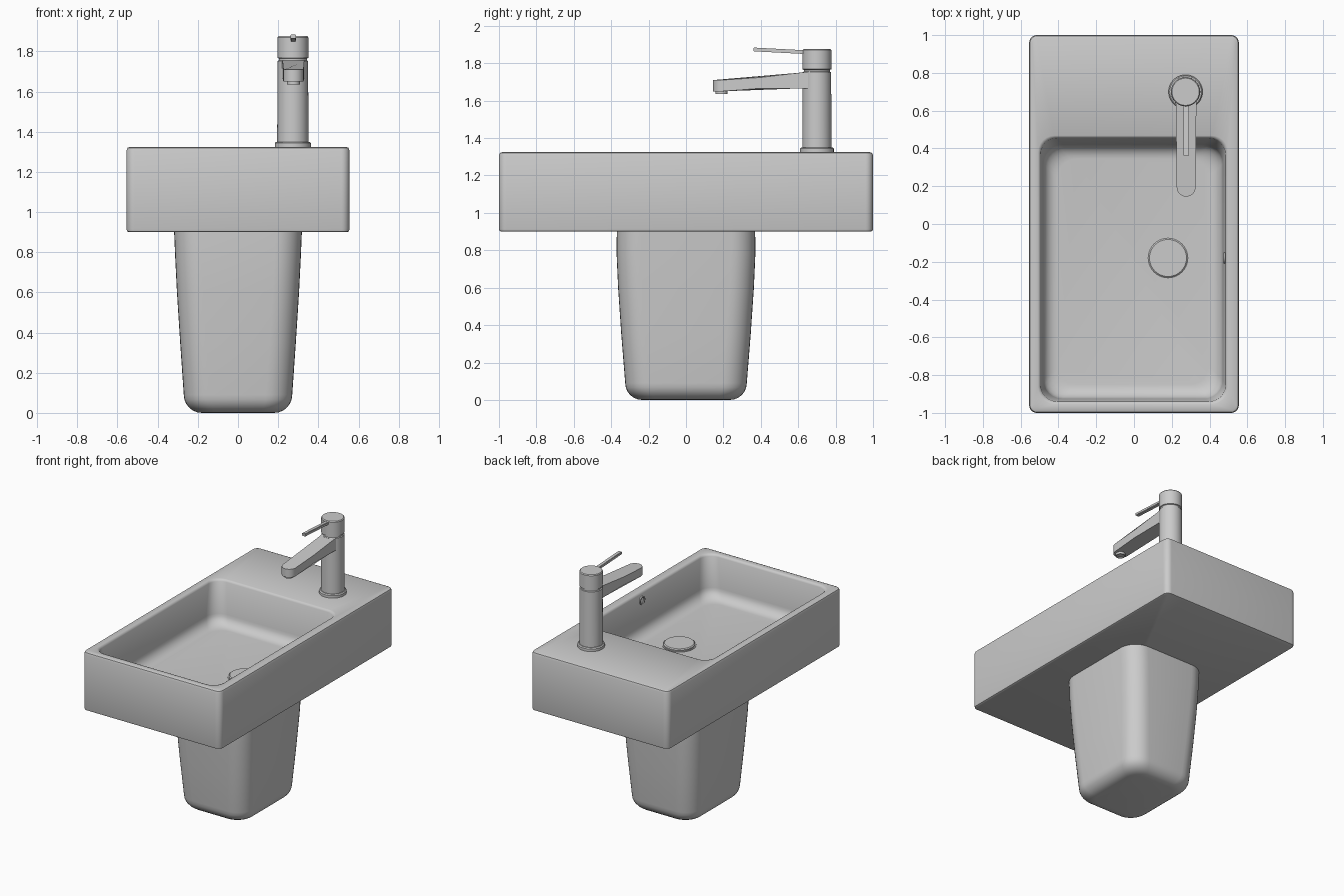
import bpy, bmesh, math
from mathutils import Vector, Matrix

cube = bpy.data.objects.get("Cube")
if cube:
    bpy.data.objects.remove(cube, do_unlink=True)

# One glazed grey for everything
grey = bpy.data.materials.new("light grey")
grey.use_nodes = True
colour = (0.6, 0.6, 0.6, 1)
grey.diffuse_color = colour
grey.node_tree.nodes["Principled BSDF"].inputs["Base Color"].default_value = colour


def finish(name, bm, angle=35):
    bmesh.ops.recalc_face_normals(bm, faces=bm.faces)
    mesh = bpy.data.meshes.new(name)
    bm.to_mesh(mesh)
    bm.free()
    mesh.materials.append(grey)
    obj = bpy.data.objects.new(name, mesh)
    bpy.context.collection.objects.link(obj)
    bpy.ops.object.select_all(action="DESELECT")
    obj.select_set(True)
    bpy.context.view_layer.objects.active = obj
    bpy.ops.object.shade_smooth_by_angle(angle=math.radians(angle))
    return obj


def rounded_ring(x0, x1, y0, y1, r, z, steps=6):
    """Points of a rounded rectangle at height z."""
    corners = [(x1 - r, y1 - r), (x0 + r, y1 - r), (x0 + r, y0 + r), (x1 - r, y0 + r)]
    pts = []
    for i, (cx, cy) in enumerate(corners):
        for k in range(steps + 1):
            a = math.pi / 2 * (i + k / steps)
            pts.append(Vector((cx + r * math.cos(a), cy + r * math.sin(a), z)))
    return pts


def loft(name, rings, cap_start=True, cap_end=True, angle=35):
    bm = bmesh.new()
    loops = [[bm.verts.new(p) for p in ring] for ring in rings]
    n = len(loops[0])
    for a, b in zip(loops, loops[1:]):
        for i in range(n):
            j = (i + 1) % n
            bm.faces.new((a[i], a[j], b[j], b[i]))
    if cap_start:
        bm.faces.new(loops[0][::-1])
    if cap_end:
        bm.faces.new(loops[-1])
    return finish(name, bm, angle)


def turned(name, profile, centre, segments=40):
    """Lathe of (radius, height) pairs about a vertical axis."""
    rings = []
    for r, z in profile:
        rings.append([Vector((centre[0] + r * math.cos(t), centre[1] + r * math.sin(t), z))
                      for t in (2 * math.pi * k / segments for k in range(segments))])
    return loft(name, rings)


# Basin: outer shell, rim, then inner bowl down to the floor
def outer(inset, z):
    return rounded_ring(-0.555 + inset, 0.555 - inset, -1 + inset, 1 - inset, 0.04 - inset, z)


def bowl(inset, z, back=0.0, r=0.085):
    return rounded_ring(-0.5 + inset, 0.49 - inset, -0.945 + inset, 0.46 - inset - back, r, z)


top, floor = 1.325, 1.02
basin_rings = [outer(0.012, 0.9), outer(0.003, 0.904), outer(0, 0.915), outer(0, top - 0.018),
               outer(0.005, top - 0.005), outer(0.018, top),
               bowl(-0.008, top), bowl(0, top - 0.004), bowl(0.006, top - 0.015)]
fillet = 0.075
for k in range(7):
    a = math.pi / 2 * k / 6
    basin_rings.append(bowl(0.02 + fillet * (1 - math.cos(a)),
                            floor + fillet * (1 - math.sin(a)), 0.02, 0.1))
loft("basin", basin_rings)

# Pedestal: tapering shroud with a rounded foot
def shroud(x, y, r, z):
    return rounded_ring(-x, x, -y, y, r, z, 8)


foot_radius = 0.09
pedestal_rings = []
for k in range(7):
    a = math.pi / 2 * k / 6
    d = foot_radius * (1 - math.sin(a))
    pedestal_rings.append(shroud(0.27 - d, 0.325 - d, 0.13 - d / 2, foot_radius * (1 - math.cos(a))))
pedestal_rings += [shroud(0.288, 0.346, 0.13, 0.35), shroud(0.304, 0.363, 0.13, 0.6),
                   shroud(0.313, 0.371, 0.13, 0.78), shroud(0.318, 0.37, 0.13, 0.9)]
loft("pedestal", pedestal_rings, cap_end=False)

# Waste plug on the bowl floor
turned("drain_cover", [(0.112, floor - 0.005), (0.112, floor + 0.004), (0.105, floor + 0.004),
                       (0.105, floor + 0.012), (0.098, floor + 0.018)], (0.18, -0.18))

# Overflow ring on the side wall of the bowl
bm = bmesh.new()
n, rows = 24, []
for radius, depth in ((0.03, 0.01), (0.03, -0.008), (0.021, -0.008), (0.019, 0.004)):
    rows.append([bm.verts.new((0.482 + depth, -0.18 + radius * math.cos(2 * math.pi * k / n),
                               1.265 + radius * math.sin(2 * math.pi * k / n))) for k in range(n)])
for a, b in zip(rows, rows[1:]):
    for i in range(n):
        bm.faces.new((a[i], a[(i + 1) % n], b[(i + 1) % n], b[i]))
bm.faces.new(rows[-1])
finish("overflow_ring", bm)

# Tap: flange, body, neck and cap
tap = (0.273, 0.7)
turned("tap_body", [(0.09, top - 0.005), (0.09, 1.343), (0.084, 1.35), (0.078, 1.35),
                    (0.076, 1.752), (0.07, 1.755), (0.07, 1.765), (0.077, 1.768),
                    (0.077, 1.87), (0.072, 1.876)], tap)

# Spout: rounded tip in plan, top rising towards the body
def spout_outline(level):
    tip, half = 0.195, 0.05
    plan = [(half + 0.008, 0.68), (half + 0.004, 0.62), (half + 0.002, 0.4)]
    arc = [(half * math.cos(a), tip - half * math.sin(a))
           for a in (math.pi * k / 12 for k in range(13))]
    plan = plan + arc + [(-x, y) for x, y in reversed(plan)]
    return [Vector((tap[0] + 0.003 + x, y, level(y))) for x, y in plan]


def spout_top(y):
    return 1.71 + max(0, y - 0.2) * 0.02 + max(0, y - 0.3) * 0.1


loft("spout", [spout_outline(lambda y: 1.65 + 0.016 * min(1, max(0, (y - 0.195) / 0.2))),
               spout_outline(spout_top)])
turned("aerator", [(0.032, 1.655), (0.032, 1.636), (0.026, 1.636), (0.024, 1.642)],
       (tap[0] + 0.003, 0.19), 24)

# Lever: slim bar tilting slightly upwards to its free end
bm = bmesh.new()
bmesh.ops.create_cube(bm, size=1, matrix=Matrix.Translation((tap[0] + 0.003, 0.51, 1.866))
                      @ Matrix.Rotation(math.radians(-3), 4, "X")
                      @ Matrix.Diagonal((0.028, 0.3, 0.02, 1)))
bmesh.ops.bevel(bm, geom=bm.edges[:], offset=0.003, segments=2, affect="EDGES")
finish("tap_lever", bm)
